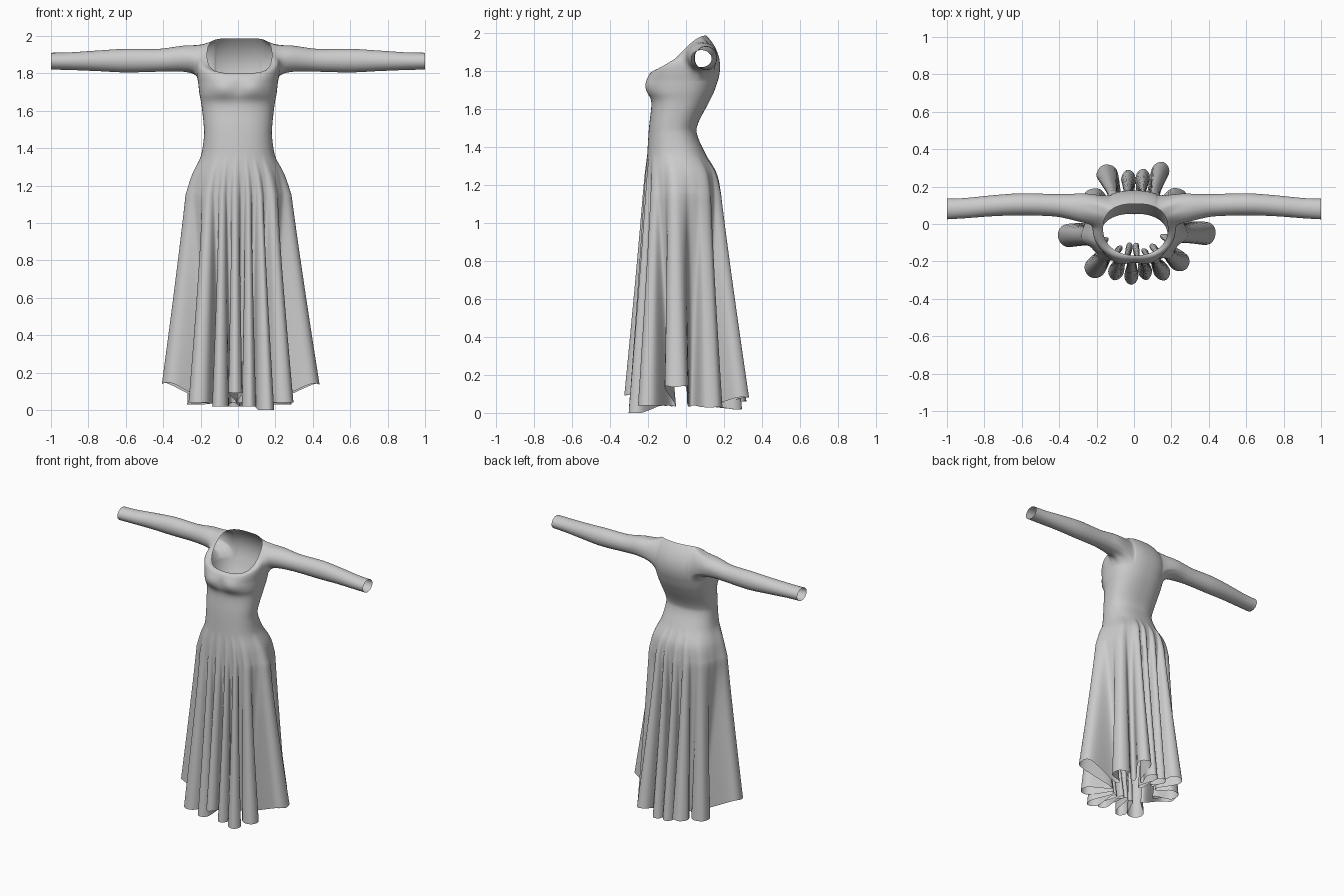
import bpy, bmesh, math
from mathutils import Vector

if "Cube" in bpy.data.objects:
    bpy.data.objects.remove(bpy.data.objects["Cube"])


def catmull(pts, n, closed=False):
    """Smooth curve through points of any dimension, n samples per span."""
    m, out = len(pts), []
    at = (lambda i: pts[i % m]) if closed else (lambda i: pts[max(0, min(m - 1, i))])
    for i in range(m if closed else m - 1):
        a, b, c, d = at(i - 1), at(i), at(i + 1), at(i + 2)
        for k in range(n):
            t = k / n
            out.append([0.5 * (2*q + (r-p)*t + (2*p - 5*q + 4*r - s)*t*t + (3*q - p - 3*r + s)*t**3)
                        for p, q, r, s in zip(a, b, c, d)])
    if not closed:
        out.append(list(pts[-1]))
    return out


def spow(v, e):
    return math.copysign(abs(v) ** e, v)


def ring_xy(th, hw, yf, yb, e=0.85):
    """Point on a rounded cross-section; angle 0 is the front, 90 degrees is +x."""
    return hw * spow(math.sin(th), e), (yf + yb) / 2 - (yb - yf) / 2 * spow(math.cos(th), e)


def bust(x, y, z):
    """Forward bulge of the two bust cups."""
    if y > -.05:
        return 0
    return -.022 * math.exp(-((abs(x) - .085) / .075) ** 2 - ((z - 1.722) / .05) ** 2)


# Hem folds: tip x, tip y, hem height, depth of the valley after it (0 = deepest)
tips = [(-.016, -.325, .09, .38), (.068, -.30, .02, .48), (.17, -.30, .0, .45), (.28, -.24, .04, .45),
        (.435, -.06, .135, .5), (.275, .17, .03, .5), (.16, .33, .08, .45), (.055, .295, .02, .25),
        (-.035, .29, .02, .48), (-.165, .315, .06, .5), (-.26, .17, .03, .5), (-.405, -.075, .14, .48),
        (-.24, -.28, .04, .45), (-.11, -.30, .02, .38)]
L = len(tips)
hem_pts, tip_ang = [], []
for k, (x, y, z, dep) in enumerate(tips):
    T, P, Q = Vector((x, y)), Vector(tips[k - 1][:2]), Vector(tips[(k + 1) % L][:2])
    d = Vector((x * 0.8, y)).normalized()
    side = Vector((-d.y, d.x))
    w = min(.062, .43 * min((T - P).length, (T - Q).length))
    V0, V1 = (P + T) * 0.5 * tips[k - 1][3], (Q + T) * 0.5 * dep
    s0, s1 = (T - P).normalized() * .018, (Q - T).normalized() * .018
    A, B = T - d * .05 - side * w, T - d * .05 + side * w
    hem_pts += [(*(V0 + s0), .04), (*A, z), (x, y, z), (*B, z), (*(V1 - s1), .04)]
    a = math.atan2(x / .28, -y / .2)
    while tip_ang and a < tip_ang[-1]:
        a += 2 * math.pi
    tip_ang.append(a)
hem = catmull(hem_pts, 6, True)

# Body angle and inwardness (0 tip, 1 valley) for every hem sample
angles, inward = [], []
for k in range(L):
    prev = tip_ang[k - 1] - (2 * math.pi if k == 0 else 0)
    nxt = tip_ang[(k + 1) % L] + (2 * math.pi if k == L - 1 else 0)
    b = tip_ang[k]
    a, c = b + (prev - b) * .4, b + (nxt - b) * .6
    angles += [a + (b - a) * i / 12 for i in range(12)] + [b + (c - b) * i / 18 for i in range(18)]
    inward += [.5 + .5 * math.cos(math.pi * (i + 3) / 15) for i in range(30)]
N = len(angles)

# Body sections: height, half width, front y, back y
body = [(1.75, .213, -.198, .168), (1.69, .206, -.197, .147), (1.63, .195, -.182, .118),
        (1.52, .183, -.193, .062), (1.46, .182, -.198, .060), (1.36, .198, -.204, .105),
        (1.26, .238, -.210, .155), (1.15, .264, -.212, .170)]
FOLD_TOP = 1.36


def folded(i, sec, z):
    x, y = ring_xy(angles[i], *sec)
    hx, hy, hz = hem[i]
    s = max(0, min(1, (FOLD_TOP - z) / (FOLD_TOP - hz))) ** (1.1 + .55 * inward[i])
    return x + (hx - x) * s, y + (hy - y) * s + bust(x, y, z), max(0, z)


rows = []
# Yoke from neckline down to the bust
YOKE = 16
for j in range(YOKE):
    t = 1 - j / YOKE
    row = []
    for th in angles:
        ax, ay = ring_xy(th, *body[0][1:])
        mx, my = ring_xy(th, .252, -.198, .208)
        nx, ny = ring_xy(th, .173, -.168, .108, .95 if math.cos(th) > 0 else .8)
        nx += .008
        f = max(0, min(1, (ny + .168) / .276))
        nz = 1.80 + .187 * f * f * (3 - 2 * f)
        c = -math.cos(th)
        mz = 1.90 - (.105 * c * c if c < 0 else .02 * c * c)
        p, q, r = (1 - t) ** 2, 2 * t * (1 - t), t * t
        x, y, z = p*ax + q*mx + r*nx, p*ay + q*my + r*ny, p*1.75 + q*mz + r*nz
        row.append((x, y + bust(x, y, z) * (1 - t), z))
    rows.append(row)
# Bodice and hips
for sec in catmull(body, 6):
    rows.append([folded(i, sec[1:], sec[0]) for i in range(N)])
# Pleated skirt
SKIRT = 30
for j in range(1, SKIRT + 1):
    rows.append([folded(i, body[-1][1:], 1.15 + (hem[i][2] - 1.15) * j / SKIRT) for i in range(N)])

bm = bmesh.new()
grid = [[bm.verts.new(p) for p in row] for row in rows]


def join(r0, r1):
    """Quad strip between two closed rings."""
    for i in range(len(r0)):
        n = (i + 1) % len(r0)
        bm.faces.new((r0[i], r1[i], r1[n], r0[n]))


for r0, r1 in zip(grid, grid[1:]):
    join(r0, r1)

# Sleeve sections: x, centre y, radius y, centre z, radius z
sleeve = catmull([(.25, .085, .088, 1.879, .076), (.32, .09, .073, 1.878, .068), (.42, .10, .060, 1.870, .061),
                  (.60, .105, .059, 1.868, .063), (.75, .098, .056, 1.867, .055),
                  (.90, .085, .054, 1.865, .047), (1.0, .08, .055, 1.865, .045)], 6)

# Cut each armhole, walk round its edge and continue it as the sleeve
for sgn in (1, -1):
    hole = []
    for f in bm.faces:
        c = f.calc_center_median()
        if c.x * sgn > .14 and ((c.y - .085) / .08) ** 2 + ((c.z - 1.875) / .066) ** 2 < 1:
            hole.append(f)
    inside = set(hole)
    near = {}
    for e in {e for f in hole for e in f.edges}:
        if sum(g in inside for g in e.link_faces) == 1:
            a, b = e.verts
            near.setdefault(a, []).append(b)
            near.setdefault(b, []).append(a)
    start = max(near, key=lambda v: v.co.y - abs(v.co.z - 1.875))
    ring = [start, max(near[start], key=lambda v: v.co.z)]
    while True:
        step = [v for v in near[ring[-1]] if v is not ring[-2]][0]
        if step is start:
            break
        ring.append(step)
    bmesh.ops.delete(bm, geom=hole, context='FACES')
    dist = [0]
    for a, b in zip(ring, ring[1:] + ring[:1]):
        dist.append(dist[-1] + (a.co.yz - b.co.yz).length + .0005)
    base = math.atan2((start.co.z - 1.875) / .07, (start.co.y - .085) / .08)
    turn = [base + 2 * math.pi * d / dist[-1] for d in dist[:-1]]
    for x, yc, ry, zc, rz in sleeve:
        new = [bm.verts.new((sgn * x, yc + ry * math.cos(a), zc + rz * math.sin(a))) for a in turn]
        join(ring, new)
        ring = new

# Blend shoulders into the sleeves
blend = [v for v in bm.verts if .12 < abs(v.co.x) < .36 and v.co.z > 1.76 and not v.is_boundary]
for _ in range(25):
    bmesh.ops.smooth_vert(bm, verts=blend, factor=.5, use_axis_x=True, use_axis_y=True, use_axis_z=True)

bmesh.ops.recalc_face_normals(bm, faces=bm.faces)
mesh = bpy.data.meshes.new("dress")
bm.to_mesh(mesh)
bm.free()
mesh.polygons.foreach_set("use_smooth", [True] * len(mesh.polygons))
dress = bpy.data.objects.new("dress", mesh)
bpy.context.collection.objects.link(dress)
